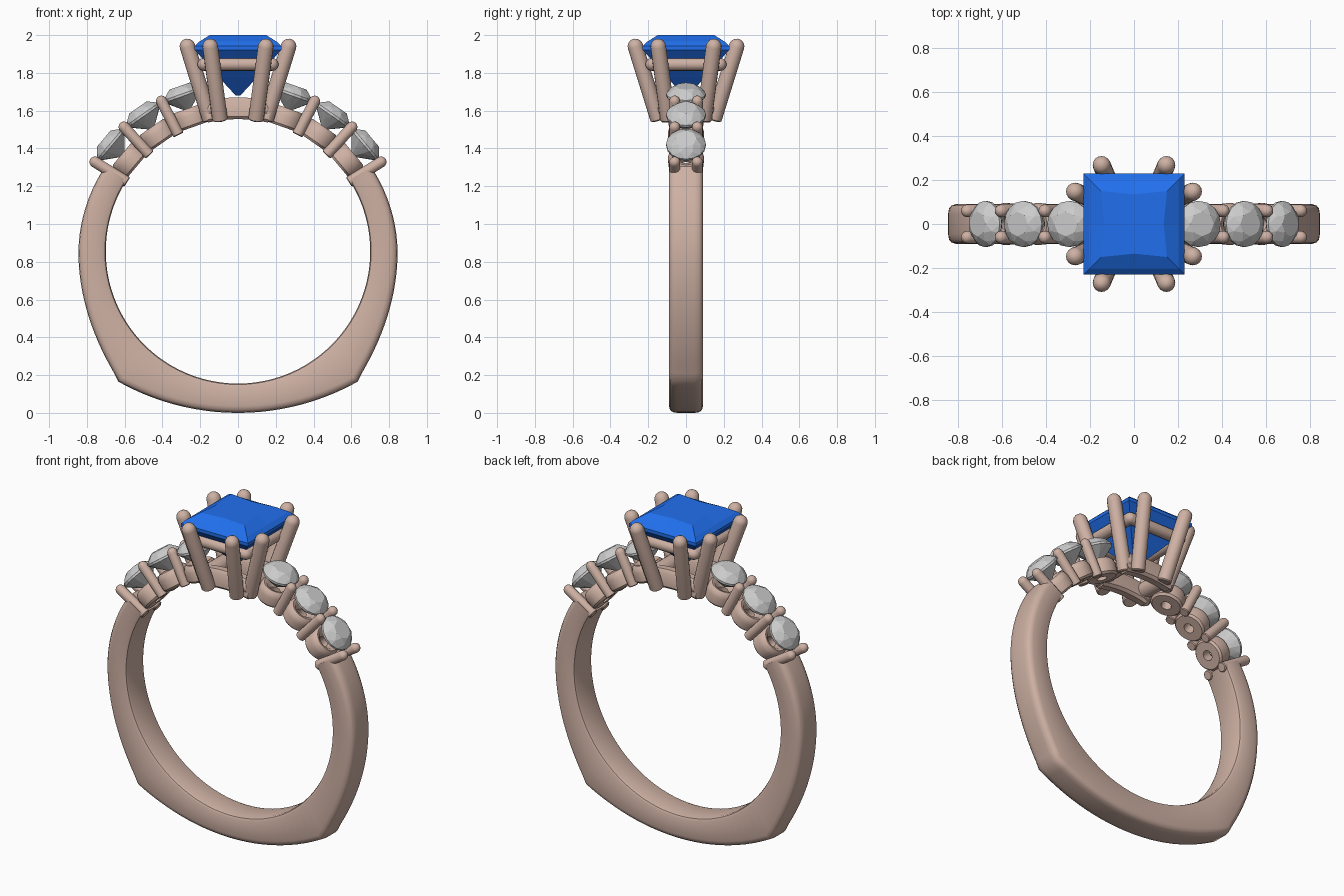
import bpy, bmesh, math
from mathutils import Vector

if "Cube" in bpy.data.objects:
    bpy.data.objects.remove(bpy.data.objects["Cube"])

CEN = Vector((0, 0, 0.855))   # centre of the finger hole
R_IN = 0.70


def material(name, rgb):
    m = bpy.data.materials.new(name)
    m.diffuse_color = (*rgb, 1)
    m.use_nodes = True
    m.node_tree.nodes["Principled BSDF"].inputs["Base Color"].default_value = m.diffuse_color
    return m


METAL = material("rose_metal", (0.62, 0.44, 0.37))
BLUE = material("blue_gem", (0.015, 0.16, 0.85))


def finish(name, bm, mat=None, smooth=True):
    bmesh.ops.recalc_face_normals(bm, faces=bm.faces)
    me = bpy.data.meshes.new(name)
    bm.to_mesh(me)
    bm.free()
    ob = bpy.data.objects.new(name, me)
    bpy.context.collection.objects.link(ob)
    if mat:
        me.materials.append(mat)
    if smooth:
        bpy.context.view_layer.objects.active = ob
        ob.select_set(True)
        bpy.ops.object.shade_smooth_by_angle(angle=math.radians(38))
        ob.select_set(False)
    return ob


def place(ob, origin, axis):
    ob.rotation_mode = 'QUATERNION'
    ob.rotation_quaternion = Vector(axis).to_track_quat('Z', 'Y')
    ob.location = origin


def loft(bm, sections, closed_path=False):
    rings = [[bm.verts.new(p) for p in s] for s in sections]
    n = len(rings[0])
    pairs = list(zip(rings, rings[1:]))
    if closed_path:
        pairs.append((rings[-1], rings[0]))
    for a, b in pairs:
        for i in range(n):
            j = (i + 1) % n
            bm.faces.new((a[i], a[j], b[j], b[i]))
    if not closed_path:
        bm.faces.new(rings[0])
        bm.faces.new(rings[-1])


def ring(r, z, n, turn=0.0):
    return [(r * math.cos(2 * math.pi * (i + turn) / n),
             r * math.sin(2 * math.pi * (i + turn) / n), z) for i in range(n)]


def rod(name, a, b, r, both=False):
    """Round wire from a to b with a domed tip at b (and at a if both)."""
    a, b = Vector(a), Vector(b)
    length = (b - a).length
    dome = [(r * math.cos(t), r * math.sin(t)) for t in (0, 0.35, 0.7, 1.05, 1.35, 1.52)]
    prof = [(q, -z) for q, z in reversed(dome)] if both else [(r * 0.85, 0), (r, r * 0.15)]
    prof += [(q, length + z) for q, z in dome]
    bm = bmesh.new()
    loft(bm, [ring(q, z, 16) for q, z in prof])
    place(finish(name, bm, METAL), a, b - a)


def radial(deg):
    return Vector((math.cos(math.radians(deg)), 0, math.sin(math.radians(deg))))


# Shank: flat-bottomed outer outline around a round hole
half = []
for i in range(12):
    x = 0.633 * i / 11
    half.append(Vector((x, 0, 1.297 - math.sqrt(1.297 ** 2 - x * x))))
for i in range(1, 17):
    z = 0.167 + (0.855 - 0.167) * i / 16
    half.append(Vector((0.845 - 0.455 * (z - 0.855) ** 2, 0, z)))
for i in range(1, 11):
    half.append(CEN + radial(3.25 * i) * (0.845 - 0.001 * i))
path = [Vector((-p.x, 0, p.z)) for p in reversed(half[1:])] + half
sections = []
for p in path:
    d = (p - CEN).normalized()
    t = (p - CEN).length - R_IN
    side = [(0, 0.07), (0.005, 0.083), (0.018, 0.09), (t - 0.035, 0.09),
            (t - 0.015, 0.084), (t - 0.004, 0.07), (t, 0.045)]
    outline = side + [(q, -y) for q, y in reversed(side)]
    sections.append([CEN + d * (R_IN + q) + Vector((0, y, 0)) for q, y in outline])
bm = bmesh.new()
loft(bm, sections)
finish("shank", bm, METAL)

# Shoulder stones, their seats and shared prongs, on both sides
for label, sx in (("right", 1), ("left", -1)):
    for k, deg in enumerate((40, 55.2, 70.5)):
        d = radial(deg)
        d.x *= sx
        # drilled seat
        prof = [(0.03, 0), (0.082, 0), (0.093, 0.012), (0.096, 0.065),
                (0.088, 0.09), (0.075, 0.102), (0.06, 0.098), (0.03, 0.06)]
        bm = bmesh.new()
        loft(bm, [ring(r, z, 28) for r, z in prof], closed_path=True)
        place(finish(f"{label}_seat_{k}", bm, METAL), CEN + d * R_IN, d)
        # round brilliant
        pts = (ring(0.056, 0.05, 8) + ring(0.085, 0.031, 8, 0.5) + ring(0.105, 0.007, 16)
               + ring(0.105, -0.006, 16) + ring(0.062, -0.045, 8, 0.5) + [(0, 0, -0.095)])
        bm = bmesh.new()
        for p in pts:
            bm.verts.new(p)
        bmesh.ops.convex_hull(bm, input=bm.verts)
        place(finish(f"{label}_side_stone_{k}", bm, None, False), CEN + d * 0.878, d)
    for k, deg in enumerate((32, 47.5, 63)):
        d = radial(deg)
        d.x *= sx
        for sy in (-1, 1):
            off = Vector((0, sy * 0.06, 0))
            rod(f"{label}_prong_{k}_{'back' if sy > 0 else 'front'}",
                CEN + d * 0.692 + off, CEN + d * 0.893 + off, 0.029)

# Head: eight splayed prongs
for sx in (-1, 1):
    for sy in (-1, 1):
        rod("head_prong_y", (sx * 0.095, sy * 0.147, 1.55), (sx * 0.147, sy * 0.268, 1.94), 0.041)
        rod("head_prong_x", (sx * 0.147, sy * 0.095, 1.55), (sx * 0.268, sy * 0.147, 1.94), 0.041)

# Head: square gallery rail under the stone
g = 0.18
for s in (-1, 1):
    rod("gallery_rail_y", (-g, s * g, 1.845), (g, s * g, 1.845), 0.034, True)
    rod("gallery_rail_x", (s * g, -g, 1.845), (s * g, g, 1.845), 0.034, True)

# Head: arched base bars front and back, cross bars at the sides
for s in (-1, 1):
    bm = bmesh.new()
    secs = []
    for i in range(13):
        d = radial(77 + 26 * i / 12)
        secs.append([CEN + d * r + Vector((0, s * y, 0)) for r, y in
                     ((0.70, 0.085), (0.70, 0.125), (0.715, 0.14), (0.795, 0.14),
                      (0.815, 0.125), (0.815, 0.085), (0.79, 0.07), (0.715, 0.07))])
    loft(bm, secs)
    finish("head_base_arch", bm, METAL)
    rod("head_base_bar", (s * 0.14, -0.1, 1.61), (s * 0.14, 0.1, 1.61), 0.048, True)


# Centre stone: princess cut with stepped crown and deep pavilion
def square(h, z, mid=None):
    m = h if mid is None else mid
    return [(h, h, z), (0, m, z), (-h, h, z), (-m, 0, z),
            (-h, -h, z), (0, -m, z), (h, -h, z), (m, 0, z)]


bm = bmesh.new()
loft(bm, [square(0.15, 2.0, 0.135), square(0.205, 1.965), square(0.229, 1.942),
          square(0.229, 1.922), square(0.185, 1.872), square(0.10, 1.775),
          square(0.012, 1.68)])
finish("centre_stone", bm, BLUE, False)
